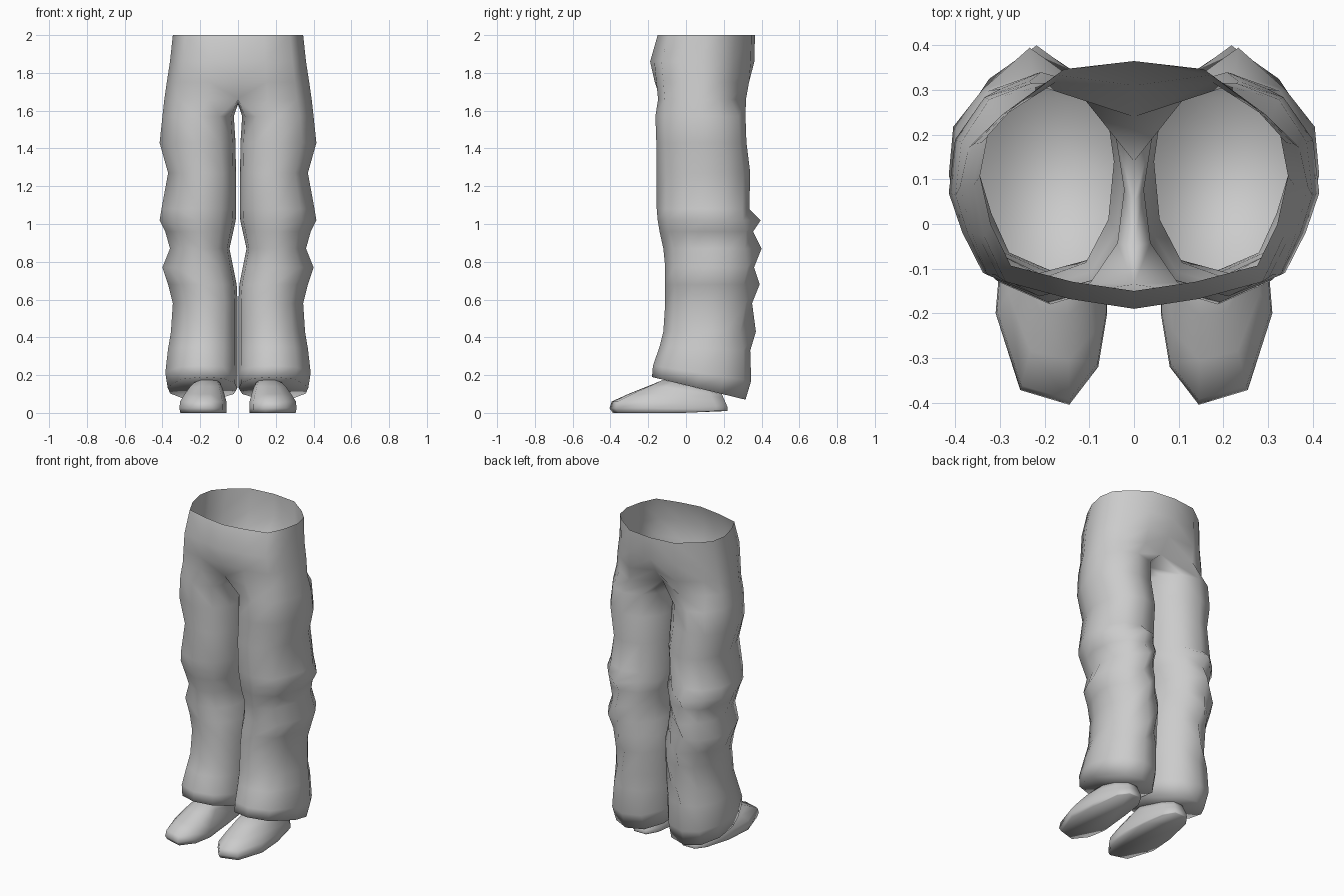
import bpy, bmesh
from math import radians

if "Cube" in bpy.data.objects:
    bpy.data.objects.remove(bpy.data.objects["Cube"])

# Cross-section templates, running front -> outer side -> back (-> inner side)
TORSO = [(0, -1), (.4, -.92), (.8, -.78), (.93, -.42), (1, 0),
         (.95, .35), (.78, .6), (.45, .93), (0, 1)]
LEG = [(-.6, -.87), (0, -1), (.62, -.8), (.85, -.42), (1, -.05), (.93, .45),
       (.6, .85), (.1, 1), (-.5, .88), (-.9, .5), (-1, 0), (-.92, -.5)]
# Pointed fold at the back of the leg
FOLD = [(-.6, -.87), (0, -1), (.62, -.8), (.85, -.42), (1, -.05), (.95, .35),
        (.62, .66), (.1, 1), (-.45, .7), (-.9, .42), (-1, 0), (-.92, -.5)]


def section(template, z, x0, x1, y0, y1, tilt=0):
    """Place a template between the given x and y limits; tilt raises the front."""
    cx, rx, cy, ry = (x0 + x1) / 2, (x1 - x0) / 2, (y0 + y1) / 2, (y1 - y0) / 2
    return [(cx + rx * u, cy + ry * v, z - tilt * v) for u, v in template]


def bridge(bm, upper, lower, closed):
    n = min(len(upper), len(lower))
    for i in range(n if closed else n - 1):
        j = (i + 1) % n
        bm.faces.new((lower[i], lower[j], upper[j], upper[i]))


def finish(bm, name, angle):
    mesh = bpy.data.meshes.new(name)
    bm.to_mesh(mesh)
    bm.free()
    mesh.shade_smooth()
    mesh.set_sharp_from_angle(angle=radians(angle))
    ob = bpy.data.objects.new(name, mesh)
    bpy.context.collection.objects.link(ob)
    mirror = ob.modifiers.new("mirror", 'MIRROR')
    mirror.merge_threshold = 0.001
    return ob


# Trousers: waist and hips as half sections, open at the top
bm = bmesh.new()
hips = []
for z, w, y0, y1 in [(2.0, .345, -.15, .365), (1.86, .36, -.19, .362),
                     (1.75, .377, -.178, .352)]:
    hips.append(section(TORSO, z, -w, w, y0, y1))
hips[2][0] = (0, -.165, 1.75)
hips[2][8] = (0, .31, 1.77)

# Seat row with the crotch curve closing it along the centre line
seat = section(TORSO, 1.66, -.39, .39, -.168, .335)
seat[0] = (0, -.135, 1.665)
seat[8] = (0, .24, 1.68)
seat += [(0, .14, 1.64), (0, .05, 1.635), (0, -.05, 1.64)]

# Leg sections with the fabric folds: template, z, inner x, outer x, front y, back y, tilt
legs = [section(*p) for p in [
    (LEG, 1.57, .022, .40, -.162, .315),
    (LEG, 1.43, .013, .415, -.157, .32),
    (LEG, 1.27, .011, .37, -.155, .34),
    (LEG, 1.08, .010, .405, -.155, .335),
    (FOLD, 1.02, .012, .415, -.15, .395),
    (LEG, .96, .025, .385, -.14, .355),
    (FOLD, .87, .045, .36, -.12, .40),
    (LEG, .77, .025, .40, -.11, .36),
    (FOLD, .68, .007, .37, -.11, .39),
    (LEG, .58, .002, .345, -.11, .35),
    (FOLD, .43, .002, .355, -.12, .37),
    (LEG, .34, .002, .37, -.14, .34, .01),
    (LEG, .21, .002, .385, -.175, .345, .04),
    (LEG, .13, .004, .372, -.18, .315, .06)]]

rows = [[bm.verts.new(c) for c in r] for r in hips + [seat] + legs]
for k in range(len(rows) - 1):
    bridge(bm, rows[k], rows[k + 1], closed=k >= len(hips))
bm.faces.new(rows[-1][::-1])          # closed hem
finish(bm, "trousers", 150)

# Shoes: sole outline blended up to the ankle outline, kept under the sloping hem
SOLE = [(.145, -.405), (.255, -.372), (.31, -.20), (.295, -.02), (.26, .16),
        (.215, .22), (.13, .22), (.09, .15), (.07, 0), (.06, -.20), (.08, -.32)]
ANKLE = [(.15, -.12), (.19, -.12), (.23, -.07), (.25, .02), (.245, .12),
         (.205, .19), (.14, .19), (.11, .13), (.10, .02), (.095, -.06), (.11, -.10)]
bm = bmesh.new()
rings = []
for z, t in [(.005, .06), (.025, 0), (.06, .04), (.1, .35), (.14, .7), (.175, 1)]:
    ring = []
    for (a, b), (c, d) in zip(SOLE, ANKLE):
        y = b + (d - b) * t
        hem = .146 - .242 * y
        ring.append(bm.verts.new((a + (c - a) * t, y, z * min(1, hem / .175))))
    rings.append(ring)
for v in rings[0]:
    v.co.z = 0 if v.co.y < 0 else .01
for upper, lower in zip(rings[1:], rings):
    bridge(bm, upper, lower, closed=True)
bm.faces.new(rings[0][::-1])
bm.faces.new(rings[-1])
finish(bm, "shoes", 150)
